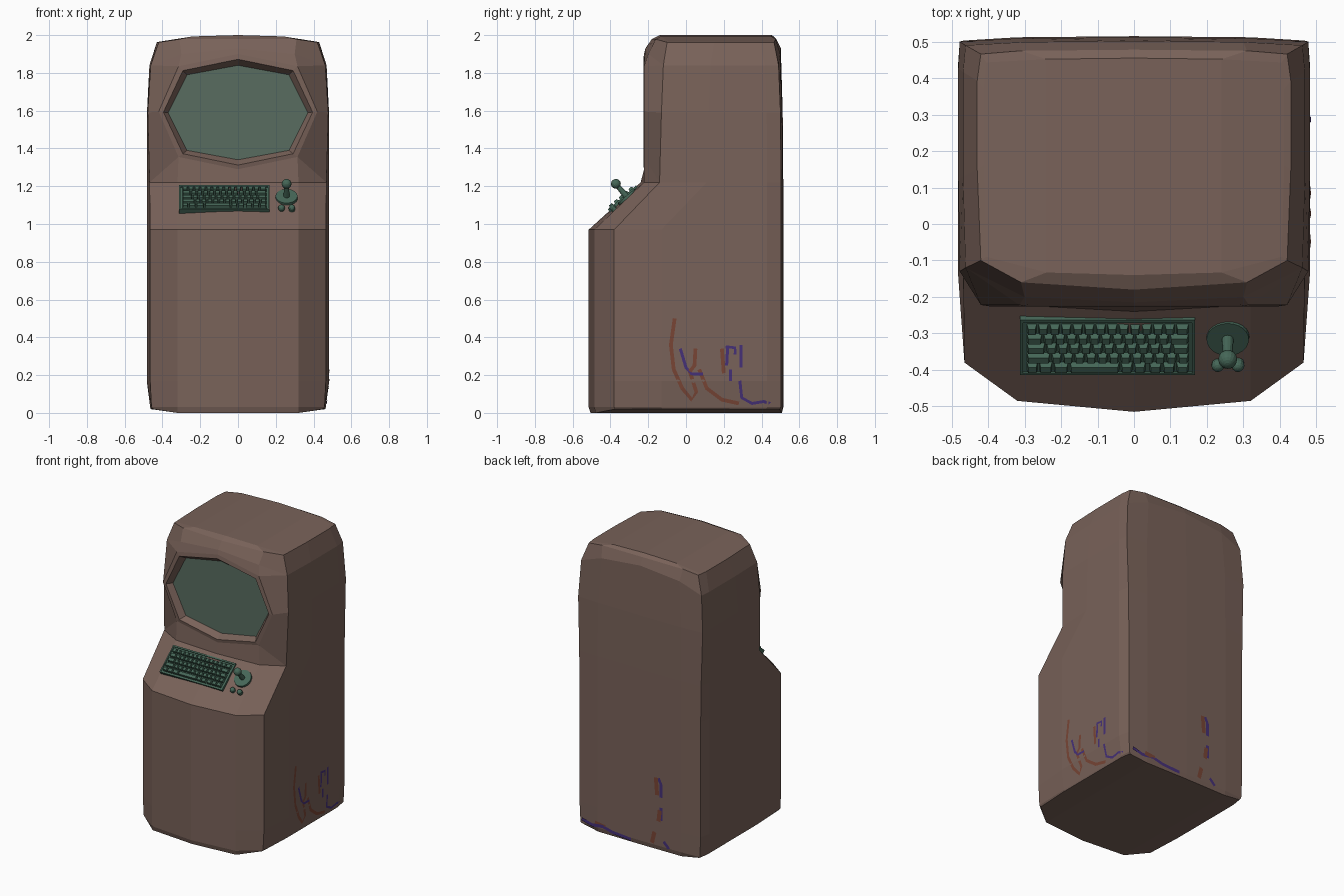
import bpy, bmesh, math
from mathutils import Matrix, Vector

if "Cube" in bpy.data.objects:
    bpy.data.objects.remove(bpy.data.objects["Cube"])


def material(name, rgb):
    m = bpy.data.materials.new(name)
    m.diffuse_color = (*rgb, 1)
    m.use_nodes = True
    m.node_tree.nodes["Principled BSDF"].inputs["Base Color"].default_value = m.diffuse_color
    return m


BROWN = material("brown casing", (0.190, 0.122, 0.100))
GLASS = material("screen green", (0.098, 0.150, 0.116))
GREEN = material("control green", (0.060, 0.135, 0.096))
RUST = material("rust paint", (0.190, 0.060, 0.036))
PURPLE = material("purple paint", (0.060, 0.030, 0.185))


def finish(bm, name, *mats):
    mesh = bpy.data.meshes.new(name)
    bm.to_mesh(mesh)
    bm.free()
    for m in mats:
        mesh.materials.append(m)
    ob = bpy.data.objects.new(name, mesh)
    bpy.context.collection.objects.link(ob)
    return ob


# Cabinet: right half lofted from horizontal rings, then mirrored
# z centre, z inner, z corner, front y, inner x, inner y, corner x, corner y, side x, back y
RINGS = [
    (0, 0, .02, -.505, .32, -.478, .45, -.375, .462, .508),
    (.03, .03, .03, -.515, .32, -.485, .458, -.38, .465, .515),
    (.17, .17, .17, -.515, .32, -.485, .465, -.38, .483, .515),
    (.97, .97, .97, -.515, .32, -.485, .465, -.38, .483, .515),
    (1.22, 1.22, 1.22, -.24, .32, -.222, .468, -.14, .483, .515),
    (1.59, 1.59, 1.59, -.24, .32, -.222, .478, -.13, .482, .512),
    (1.93, 1.90, 1.84, -.215, .30, -.20, .462, -.12, .469, .502),
    (1.98, 1.978, 1.962, -.18, .31, -.16, .42, -.10, .43, .478),
    (2.0, 1.993, 1.966, -.14, .24, -.133, .405, -.09, .412, .455),
]
DESK, MID, TOP = 4, 5, 6
bm = bmesh.new()
rows = []
for z0, z1, z2, fc, x1, y1, xc, yc, xs, yb in RINGS:
    pts = [(0, fc, z0), (x1, y1, z1), (xc, yc, z2), (xs, yc + .25, z2),
           (xs, yb - .085, z2), (xc, yb - .012, z2), (x1, yb - .003, z1), (0, yb, z0)]
    rows.append([bm.verts.new(p) for p in pts])
for i in range(len(rows) - 1):
    a, b = rows[i], rows[i + 1]
    first = 2 if DESK <= i < TOP else 0      # leave the front open for the screen
    for j in range(first, 7):
        bm.faces.new((a[j], a[j + 1], b[j + 1], b[j]))
for r in (rows[0], rows[-1]):
    bm.faces.new((r[0], r[1], r[6], r[7]))
    bm.faces.new(r[1:7])


# Screen surround: half octagons stepping inwards
def half_octagon(rx, rz, dx, dz, y, zc):
    return [bm.verts.new(p) for p in ((0, y, zc + rz), (dx, y, zc + dz), (rx, y, zc),
                                      (dx, y, zc - dz), (0, y, zc - rz))]


outer = half_octagon(.42, .305, .315, .24, -.222, 1.595)
rim = half_octagon(.395, .28, .292, .22, -.226, 1.592)
inner = half_octagon(.37, .25, .27, .20, -.185, 1.59)
T, M, B = rows[TOP], rows[MID], rows[DESK]
o = outer
for f in ((T[0], T[1], o[1], o[0]), (T[1], T[2], o[1]), (T[2], M[2], o[2], o[1]),
          (M[2], B[2], o[3], o[2]), (B[2], B[1], o[3]), (B[1], B[0], o[4], o[3])):
    bm.faces.new(f)
for a, b in ((outer, rim), (rim, inner)):
    for j in range(4):
        bm.faces.new((a[j], a[j + 1], b[j + 1], b[j]))
bm.faces.new(inner).material_index = 1
bmesh.ops.delete(bm, geom=[v for v in bm.verts if not v.link_faces], context='VERTS')
bmesh.ops.recalc_face_normals(bm, faces=bm.faces)
cabinet = finish(bm, "cabinet", BROWN, GLASS)
mirror = cabinet.modifiers.new("mirror", 'MIRROR')
mirror.use_clip = True

# Controls lie on the sloping desk: local x across, y up the slope, z outwards
SLOPE = Matrix.Rotation(math.radians(40), 4, 'X')
DECK = Matrix.Translation((0, -.330, 1.132)) @ SLOPE


def block(bm, x0, x1, y0, y1, z0, z1, taper=0.0):
    made = bmesh.ops.create_cube(bm, size=1)["verts"]
    for v in made:
        t = taper if v.co.z > 0 else 0
        v.co = Vector(((x0 + t) if v.co.x < 0 else (x1 - t),
                       (y0 + t) if v.co.y < 0 else (y1 - t),
                       z0 if v.co.z < 0 else z1))


# Keyboard tray with a raised border
bm = bmesh.new()
block(bm, -.313, .167, -.100, .098, -.03, .006)
block(bm, -.313, .167, .088, .098, .006, .014)
block(bm, -.313, .167, -.100, -.094, .006, .012)
block(bm, -.313, -.305, -.094, .088, .006, .012)
block(bm, .159, .167, -.094, .088, .006, .012)
bm.transform(DECK)
finish(bm, "keyboard_tray", GREEN)

# Keys: four staggered rows, then a bottom row with a long bar
bm = bmesh.new()
PITCH, KEY_L, KEY_R = .0315, -.296, .152


def key(x0, x1, row):
    y = .064 - row * .034
    block(bm, x0 + .002, x1 - .002, y - .014, y + .014, .004, .024, .004)


for row, lead in enumerate((.0315, .046, .054, .068)):
    key(KEY_L, KEY_L + lead, row)
    x = KEY_L + lead
    while x + 2 * PITCH < KEY_R:
        key(x, x + PITCH, row)
        x += PITCH
    key(x, KEY_R, row)
for x0, x1 in ((-.296, -.262), (-.262, -.222), (-.222, -.178), (-.178, -.038), (-.038, -.002),
               (-.002, .034), (.04, .077), (.077, .114), (.114, .152)):
    key(x0, x1, 4)
bm.transform(DECK)
finish(bm, "keys", GREEN)


# Joystick and two push buttons
def cone(bm, r1, r2, z0, z1, seg):
    bmesh.ops.create_cone(bm, cap_ends=True, segments=seg, radius1=r1, radius2=r2, depth=z1 - z0,
                          matrix=Matrix.Translation((0, 0, (z0 + z1) / 2)))


bm = bmesh.new()
cone(bm, .061, .058, -.02, .008, 24)
cone(bm, .016, .012, .008, .085, 12)
bmesh.ops.create_uvsphere(bm, u_segments=16, v_segments=10, radius=.026,
                          matrix=Matrix.Translation((0, 0, .092)))
bm.transform(Matrix.Translation((.257, -.312, 1.142)) @ SLOPE)
finish(bm, "joystick", GREEN)
for side, x in (("left", .23), ("right", .285)):
    bm = bmesh.new()
    cone(bm, .016, .016, -.03, 0, 12)
    bmesh.ops.create_uvsphere(bm, u_segments=12, v_segments=8, radius=.018)
    bm.transform(Matrix.Translation((x, -.388, 1.085)) @ SLOPE)
    finish(bm, side + "_button", GREEN)


# Paint strokes: thin ribbons that hug the right side or the back
def on_side(y, z):
    x = .483 - max(0, .17 - z) / .14 * .018 - max(0, y - .43) / .073 * .018
    return (x + .003, y, z)


def on_back(x, z):
    return (x, .518 - abs(x) / .32 * .003, z)


def strokes(name, mat, place, outward, width, paths):
    bm = bmesh.new()
    for path in paths:
        p = [Vector(q) for q in path]
        pairs = []
        for i, q in enumerate(p):
            d = (p[min(i + 1, len(p) - 1)] - p[max(i - 1, 0)]).normalized()
            n = Vector((-d.y, d.x)) * width / 2
            pairs.append([bm.verts.new(place(*(q + s * n))) for s in (1, -1)])
        for a, b in zip(pairs, pairs[1:]):
            bm.faces.new((a[0], a[1], b[1], b[0]))
    bm.normal_update()
    for f in bm.faces:
        if f.normal.dot(Vector(outward)) < 0:
            f.normal_flip()
    finish(bm, name, mat)


strokes("side_rust_paint", RUST, on_side, (1, 0, 0), .02, [
    [(-.06, .50), (-.08, .36), (-.065, .23), (-.02, .13), (.03, .07), (.055, .11), (.02, .22)],
    [(.02, .22), (.045, .25), (.05, .34)], [(.19, .34), (.20, .21)],
    [(.07, .23), (.11, .13), (.19, .07), (.28, .05)]])
strokes("side_purple_paint", PURPLE, on_side, (1, 0, 0), .016, [
    [(-.03, .34), (0, .24), (.03, .207), (.09, .205)], [(.21, .35), (.26, .345), (.26, .31)],
    [(.22, .34), (.215, .25)], [(.235, .23), (.235, .17)], [(.29, .36), (.29, .24)],
    [(.285, .17), (.295, .08), (.35, .05), (.41, .06), (.48, .04)]])
strokes("back_rust_paint", RUST, on_back, (0, 1, 0), .03, [
    [(-.13, .50), (-.14, .38)], [(-.16, .28), (-.15, .20)], [(-.12, .12), (-.10, .04)],
    [(.34, .06), (.26, .05)]])
strokes("back_purple_paint", PURPLE, on_back, (0, 1, 0), .022, [
    [(-.15, .50), (-.17, .46), (-.17, .37)], [(-.17, .30), (-.17, .21)],
    [(-.19, .07), (-.23, .03)], [(.44, .06), (.36, .04), (.28, .05), (.20, .03), (.06, .02)]])
